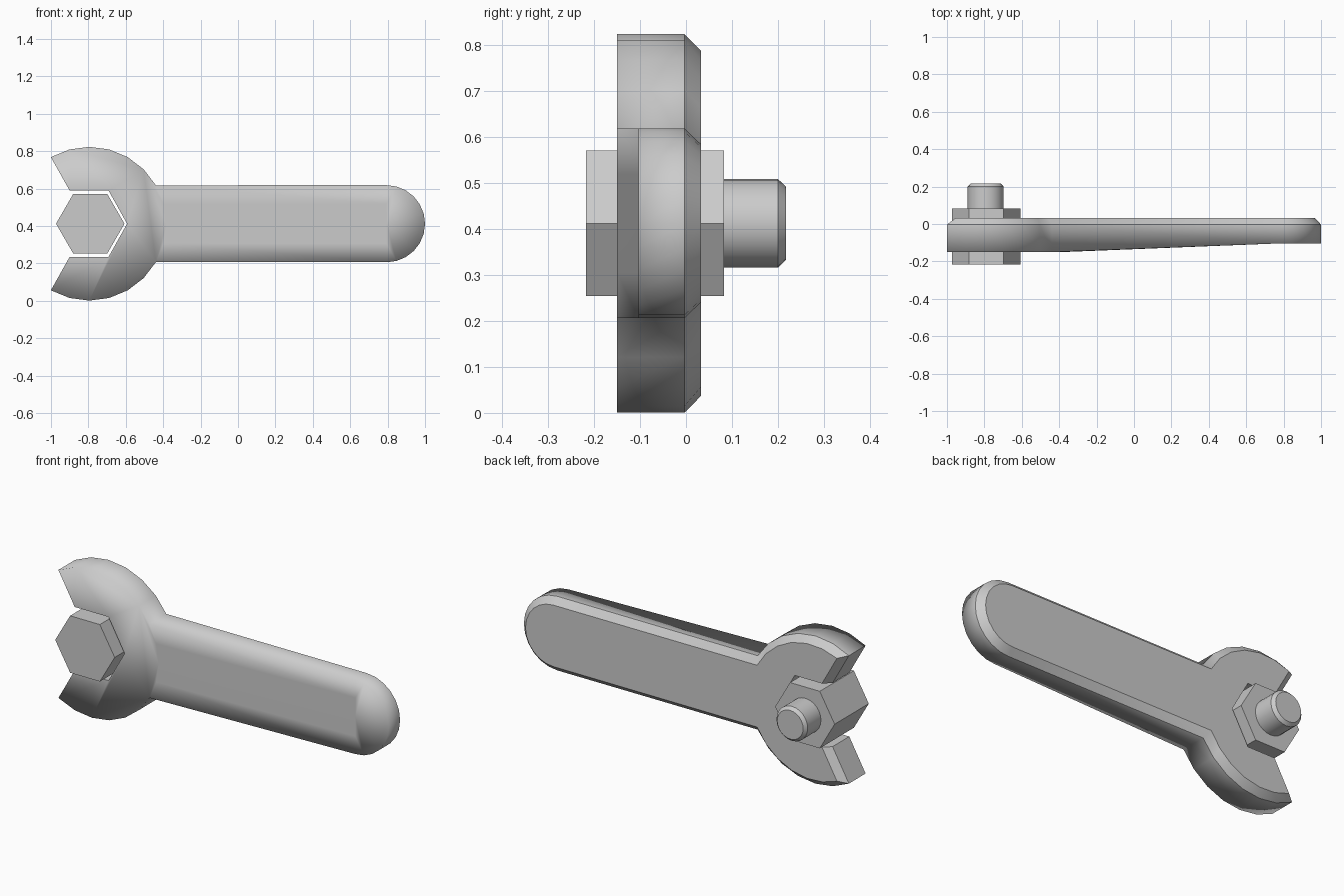
import bpy, bmesh
from math import sin, cos, radians, pi

if "Cube" in bpy.data.objects:
    bpy.data.objects.remove(bpy.data.objects["Cube"])

CZ = 0.412          # height of the centre line
HX, HR = -0.795, 0.411   # wrench head centre and radius
EX, ER = 0.794, 0.206    # handle end centre and radius


def finish(bm, name):
    bmesh.ops.recalc_face_normals(bm, faces=bm.faces[:])
    me = bpy.data.meshes.new(name)
    bm.to_mesh(me)
    bm.free()
    ob = bpy.data.objects.new(name, me)
    bpy.context.collection.objects.link(ob)
    return ob


def arc(cx, r, a0, a1, n):
    return [(cx + r * cos(radians(a0 + (a1 - a0) * i / n)),
             r * sin(radians(a0 + (a1 - a0) * i / n))) for i in range(n + 1)]


def outline(end_r, head_r, a0, a1, tip_x):
    """Closed wrench outline, mirrored about the centre line."""
    half = arc(EX, end_r, 0, 90, 6) + arc(HX, head_r, a0, a1, 6)
    half += [(tip_x, 0.177), (-0.692, 0.177), (-0.593, 0)]
    return half + [(x, -z) for x, z in half[-2:0:-1]]


def front_y(x):
    t = min(max((x + 0.44) / (EX + 0.44), 0), 1)
    return -0.15 + 0.047 * t


# wrench: flat back with chamfer, tapered front
def wrench():
    bm = bmesh.new()
    outer = outline(ER, HR, 30, 120, -0.9)
    inner = outline(ER - 0.035, HR - 0.035, 27.2, 114.7, -0.86)
    front = [bm.verts.new((x, front_y(x), z + CZ)) for x, z in outer]
    mid = [bm.verts.new((x, -0.003, z + CZ)) for x, z in outer]
    back = [bm.verts.new((x, 0.033, z + CZ)) for x, z in inner]
    n = len(outer)
    for a, b in ((front, mid), (mid, back)):
        for i in range(n):
            j = (i + 1) % n
            bm.faces.new((a[i], a[j], b[j], b[i]))
    bm.faces.new(back)

    # front: head, handle strips and rounded end
    root, stop = [front[7]], [front[6]]
    for a in (15, 0, -15):
        z = HR * sin(radians(a)) + CZ
        root.append(bm.verts.new((HX + HR * cos(radians(a)), -0.15, z)))
        stop.append(bm.verts.new((EX, -0.103, z)))
    root.append(front[n - 7])
    stop.append(front[n - 6])
    bm.faces.new(front[7:n - 6] + root[3:0:-1])
    for i in range(4):
        bm.faces.new((root[i], root[i + 1], stop[i + 1], stop[i]))
    bm.faces.new(front[n - 6:] + front[:7] + stop[1:4])

    # soft front and rim, hard chamfer, jaw and tip edges
    for f in bm.faces:
        f.smooth = True
    mids, backs, fronts = set(mid), set(back), set(front)
    jaw = set(range(13, n - 12))
    jaw_verts = {v for ring in (front, mid, back) for k in jaw for v in (ring[k],)}
    for e in bm.edges:
        s = set(e.verts)
        if s <= mids or s <= backs or s <= jaw_verts:
            e.smooth = False
    return finish(bm, "wrench")


# solids of rings along y: hex block and threaded shank
def rod(name, cx, rings, n, smooth):
    bm = bmesh.new()
    loops = [[bm.verts.new((cx + r * cos(2 * pi * i / n), y, CZ + r * sin(2 * pi * i / n)))
              for i in range(n)] for y, r in rings]
    for a, b in zip(loops, loops[1:]):
        for i in range(n):
            j = (i + 1) % n
            bm.faces.new((a[i], a[j], b[j], b[i])).smooth = smooth
    bm.faces.new(loops[0])
    bm.faces.new(loops[-1])
    for e in bm.edges:
        if any(e.verts[0] in l and e.verts[1] in l for l in loops):
            e.smooth = False
    return finish(bm, name)


wrench()
rod("bolt_head", -0.79, [(-0.217, 0.183), (0.083, 0.183)], 6, False)
rod("bolt_shank", -0.793, [(0.083, 0.096), (0.2, 0.096), (0.217, 0.08)], 24, True)
